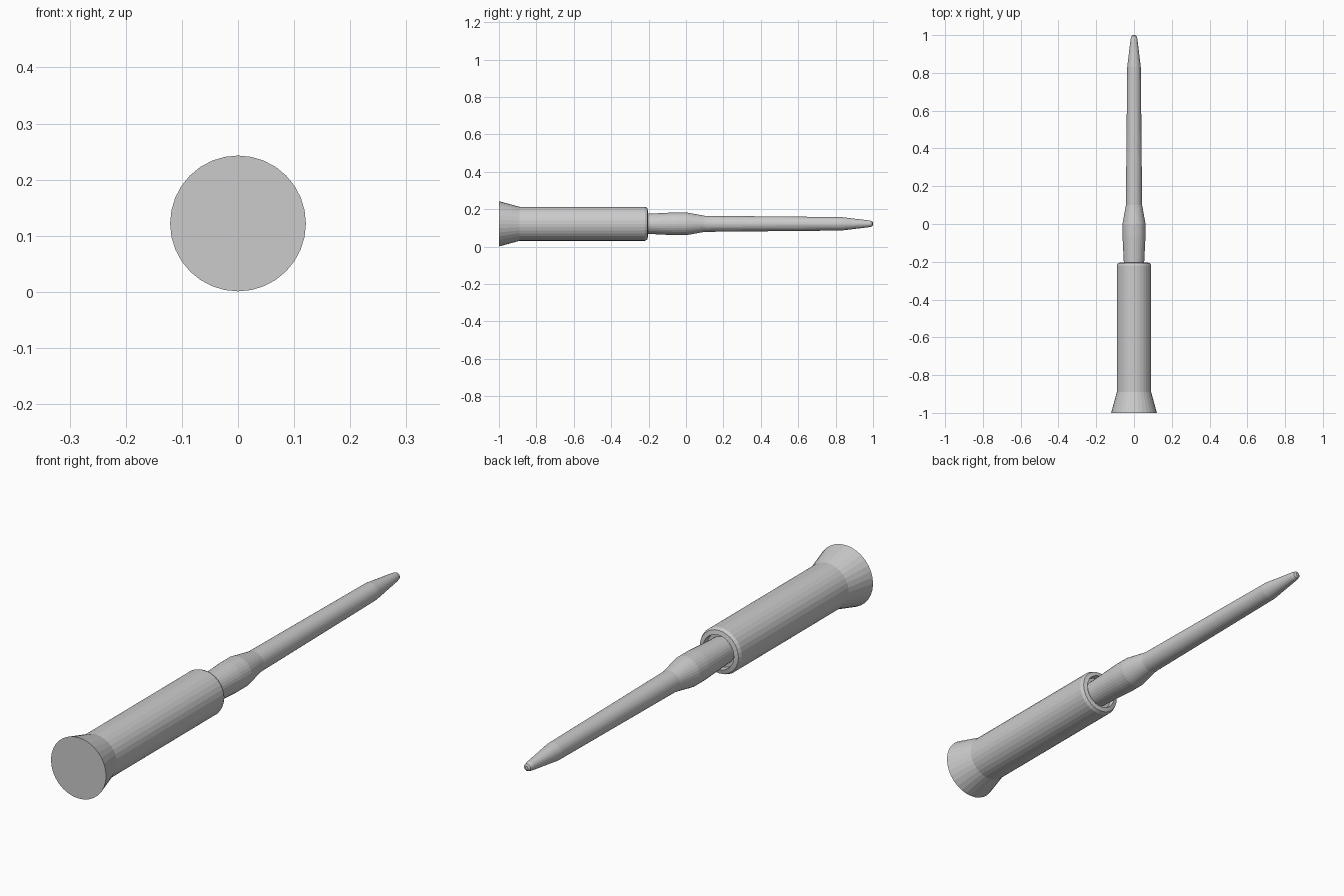
import bpy, bmesh, math

if "Cube" in bpy.data.objects:
    bpy.data.objects.remove(bpy.data.objects["Cube"])

AXIS_Z = 0.122
SIDES = 32

def lathe(name, profile):
    """Closed solid of revolution along y from (y, radius) pairs."""
    bm = bmesh.new()
    rings = []
    for y, r in profile:
        rings.append([bm.verts.new((r * math.cos(a), y, AXIS_Z + r * math.sin(a)))
                      for a in (2 * math.pi * i / SIDES for i in range(SIDES))])
    for a, b in zip(rings, rings[1:]):
        for i in range(SIDES):
            j = (i + 1) % SIDES
            bm.faces.new((a[i], a[j], b[j], b[i]))
    bm.faces.new(rings[0])
    bm.faces.new(rings[-1])
    bmesh.ops.recalc_face_normals(bm, faces=bm.faces)
    mesh = bpy.data.meshes.new(name)
    bm.to_mesh(mesh)
    bm.free()
    obj = bpy.data.objects.new(name, mesh)
    bpy.context.collection.objects.link(obj)
    return obj

# Handle with flared butt and chamfered front rim around a shallow recess
lathe("handle", [(-1.0, 0.121), (-0.89, 0.091), (-0.22, 0.091), (-0.207, 0.085),
                 (-0.203, 0.068), (-0.225, 0.066)])

# Shaft with swollen collar, slim taper and blunt tip
lathe("shaft", [(-0.23, 0.053), (-0.2, 0.054), (-0.06, 0.061), (0.0, 0.061),
                (0.1, 0.043), (0.83, 0.036), (0.98, 0.018), (0.995, 0.014), (1.0, 0.007)])
